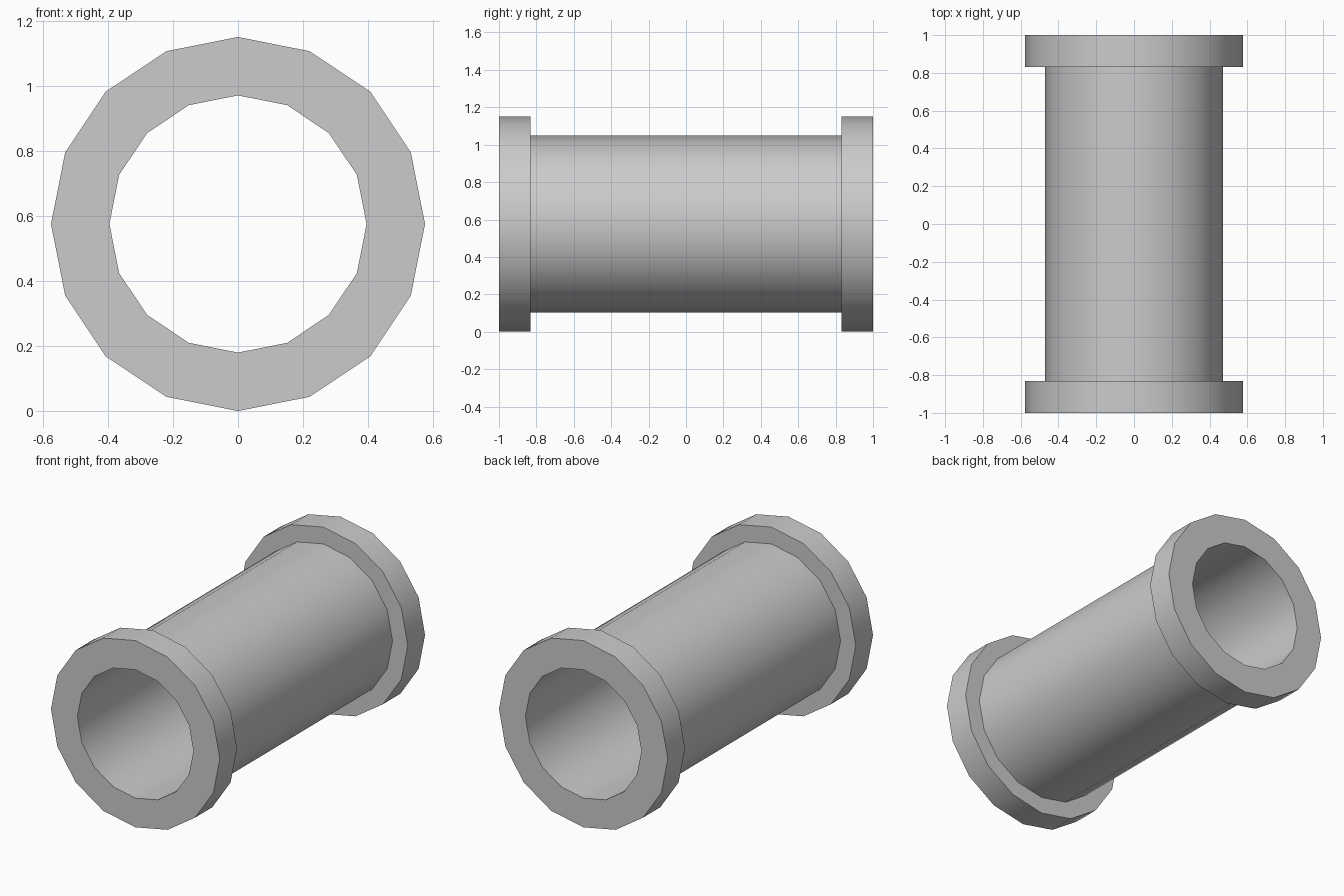
import bpy, bmesh
from math import sin, cos, pi, radians

if "Cube" in bpy.data.objects:
    bpy.data.objects.remove(bpy.data.objects["Cube"])

SIDES = 16
CENTRE_Z = 0.576
FLANGE_R, PIPE_R, BORE_R = 0.576, 0.472, 0.396
END_Y, STEP_Y = 1.0, 0.832

# Closed cross-section as (radius, y): bore, flange, pipe wall, flange
half = [(BORE_R, END_Y), (FLANGE_R, END_Y), (FLANGE_R, STEP_Y), (PIPE_R, STEP_Y)]
profile = half + [(r, -y) for r, y in reversed(half)]


def lathe(name, profile):
    """Revolve a closed profile around the y axis."""
    bm = bmesh.new()
    rings = []
    for i in range(SIDES):
        a = 2 * pi * i / SIDES
        rings.append([bm.verts.new((r * cos(a), y, r * sin(a))) for r, y in profile])
    n = len(profile)
    for i in range(SIDES):
        a, b = rings[i], rings[(i + 1) % SIDES]
        for j in range(n):
            k = (j + 1) % n
            bm.faces.new((a[j], a[k], b[k], b[j]))
    bmesh.ops.recalc_face_normals(bm, faces=bm.faces)
    mesh = bpy.data.meshes.new(name)
    bm.to_mesh(mesh)
    bm.free()
    obj = bpy.data.objects.new(name, mesh)
    bpy.context.collection.objects.link(obj)
    return obj


# Hollow pipe with a flange at each end
pipe = lathe("flanged_pipe", profile)
pipe.location.z = CENTRE_Z

# Smooth round walls, crisp rims
bpy.context.view_layer.objects.active = pipe
pipe.select_set(True)
bpy.ops.object.shade_smooth_by_angle(angle=radians(30))
